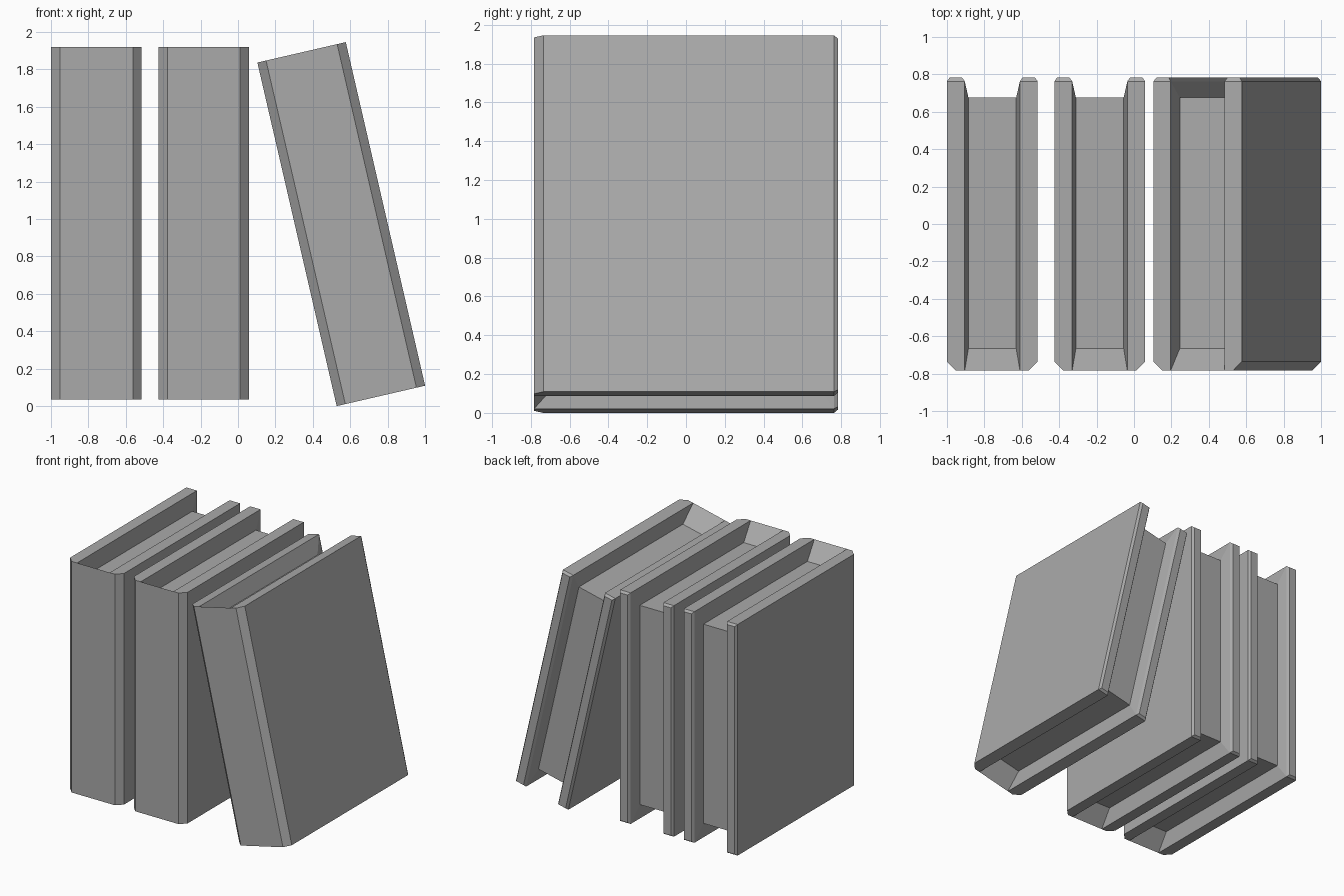
import bpy, bmesh, math

cube = bpy.data.objects.get("Cube")
if cube:
    bpy.data.objects.remove(cube, do_unlink=True)

# Single flat grey
grey = bpy.data.materials.new("plain grey")
grey.use_nodes = True
colour = (0.4, 0.4, 0.4, 1)
grey.diffuse_color = colour
grey.node_tree.nodes["Principled BSDF"].inputs["Base Color"].default_value = colour

HEIGHT = 1.885
FRONT, BACK = -0.783, 0.763
INNER, OUTER = 0.1475, 0.2425      # cover board, distance from book centre
PAGE_HALF, PAGE_DROP = 0.1275, 0.13
PAGE_FRONT, PAGE_BACK = -0.665, 0.675

# Plan outline of one cover board, with the chamfered spine corner
BOARD = [(INNER, FRONT), (0.195, FRONT), (OUTER, -0.735), (OUTER, BACK), (INNER, BACK)]


def make_book_mesh():
    bm = bmesh.new()
    rims, pages, ends = [], [], []
    for side in (-1, 1):
        # Cover board
        low = [bm.verts.new((side * x, y, 0)) for x, y in BOARD]
        top = [bm.verts.new((side * x, y, HEIGHT)) for x, y in BOARD]
        bm.faces.new(low)
        bm.faces.new(top)
        walls = [bm.faces.new((low[i], low[i + 1], top[i + 1], top[i])) for i in range(4)]
        ends.append(walls[3])
        # Sloping inner wall from the board down to the page block
        rim = [top[0], top[4], low[4], low[0]]
        page = [bm.verts.new((side * PAGE_HALF, y, z)) for y, z in (
            (PAGE_FRONT, HEIGHT - PAGE_DROP), (PAGE_BACK, HEIGHT - PAGE_DROP),
            (PAGE_BACK, PAGE_DROP), (PAGE_FRONT, PAGE_DROP))]
        for i in range(3):
            bm.faces.new((rim[i], rim[i + 1], page[i + 1], page[i]))
        rims.append(rim)
        pages.append(page)

    (rim_l, rim_r), (page_l, page_r) = rims, pages
    # Page block: top, back and bottom
    for i in range(3):
        bm.faces.new((page_l[i], page_l[i + 1], page_r[i + 1], page_r[i]))
    # Spine: front face and the slopes into the pages at both ends
    bm.faces.new((rim_l[0], rim_r[0], rim_r[3], rim_l[3]))
    for i in (0, 3):
        bm.faces.new((rim_l[i], rim_r[i], page_r[i], page_l[i]))

    bmesh.ops.recalc_face_normals(bm, faces=bm.faces)
    # Bevelled rear edges of the boards
    for end in ends:
        bmesh.ops.inset_region(bm, faces=[end], thickness=0.02, depth=0.02)
    mesh = bpy.data.meshes.new("book")
    bm.to_mesh(mesh)
    bm.free()
    mesh.materials.append(grey)
    return mesh


# Two upright books and one leaning against them
book_mesh = make_book_mesh()
for name, x, z, lean in (("right_book", -0.7575, 0.035, 0),
                         ("middle_book", -0.183, 0.035, 0),
                         ("leaning_book", 0.764, 0.0545, -13)):
    book = bpy.data.objects.new(name, book_mesh)
    book.location = (x, 0, z)
    book.rotation_euler.y = math.radians(lean)
    bpy.context.collection.objects.link(book)
